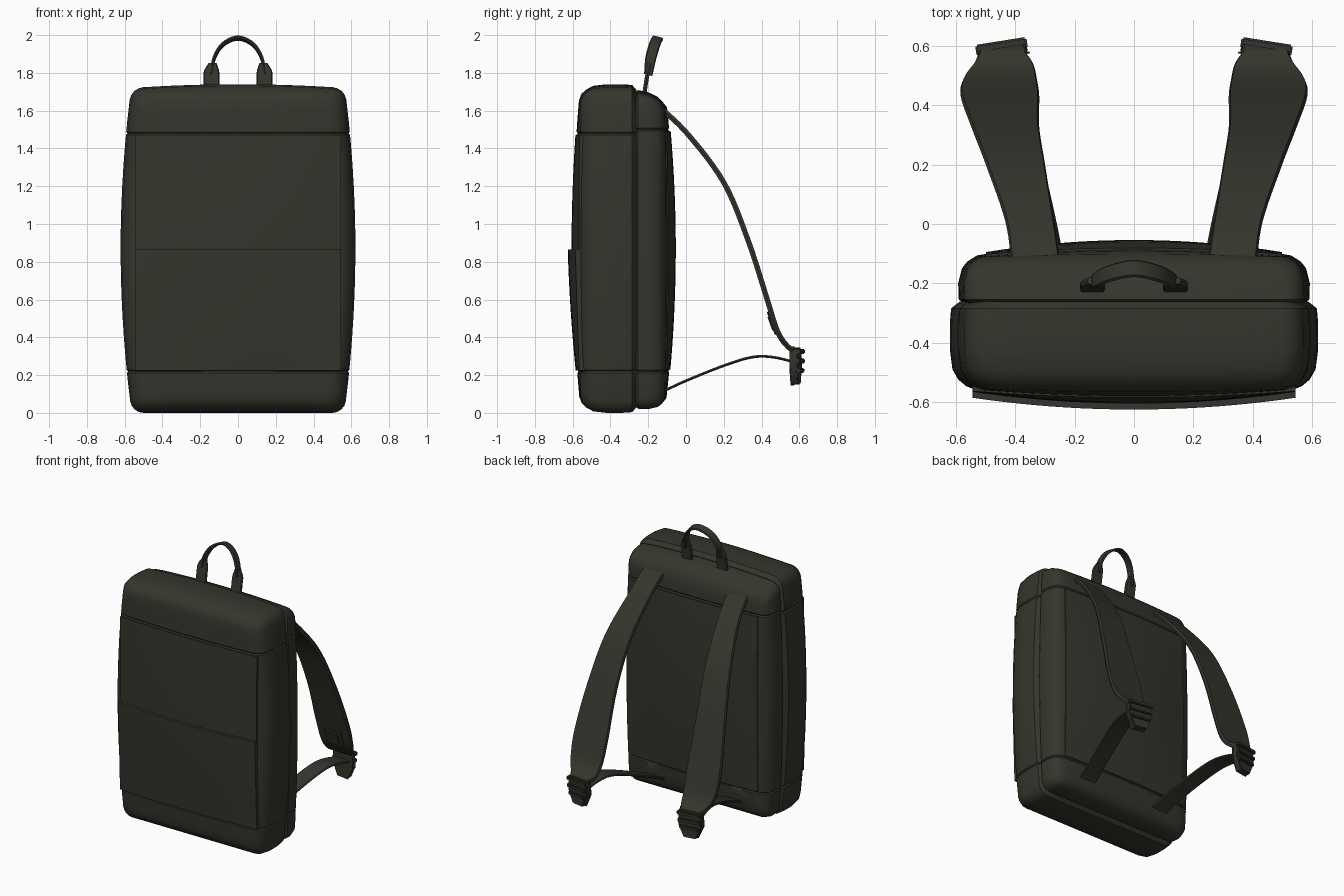
import bpy, bmesh, math
from mathutils import Vector, Matrix

cube = bpy.data.objects.get("Cube")
if cube:
    bpy.data.objects.remove(cube, do_unlink=True)

HEIGHT = 1.74
FRONT_Y, BACK_Y = -0.555, -0.115
FRONT_BULGE, BACK_BULGE = -0.045, 0.055

fabric = bpy.data.materials.new("dark olive fabric")
fabric.use_nodes = True
fabric.diffuse_color = (0.036, 0.035, 0.026, 1)
shader = next(n for n in fabric.node_tree.nodes if n.type == 'BSDF_PRINCIPLED')
shader.inputs["Base Color"].default_value = fabric.diffuse_color
shader.inputs["Roughness"].default_value = 0.8


def finish(name, bm, mirror=False):
    bmesh.ops.recalc_face_normals(bm, faces=bm.faces)
    mesh = bpy.data.meshes.new(name)
    bm.to_mesh(mesh)
    bm.free()
    mesh.materials.append(fabric)
    for poly in mesh.polygons:
        poly.use_smooth = True
    mesh.set_sharp_from_angle(angle=math.radians(38))
    obj = bpy.data.objects.new(name, mesh)
    bpy.context.collection.objects.link(obj)
    if mirror:
        obj.modifiers.new("mirror", 'MIRROR')
    return obj


def puff(z):
    """Fullness of the bag at a height, zero at both ends."""
    t = min(max(z / HEIGHT, 0), 1)
    return max(math.sin(math.pi * t), 0) ** 0.8


def bulge(x, z):
    return puff(z) * max(0, 1 - (x / 0.58) ** 2)


def loft(bm, rings, cap_ends=True):
    rows = [[bm.verts.new(p) for p in ring] for ring in rings]
    n = len(rows[0])
    for a, b in zip(rows, rows[1:]):
        for i in range(n):
            bm.faces.new((a[i], a[(i + 1) % n], b[(i + 1) % n], b[i]))
    if cap_ends:
        bm.faces.new(rows[0])
        bm.faces.new(rows[-1])


def outline(hw, z0, z1, r, steps=5, span=14):
    """Rounded rectangle with evenly divided sides."""
    corners = [(hw - r, z1 - r), (r - hw, z1 - r), (r - hw, z0 + r), (hw - r, z0 + r)]
    arcs = []
    for k, (cx, cz) in enumerate(corners):
        angles = [math.pi / 2 * (k + s / (steps - 1)) for s in range(steps)]
        arcs.append([Vector((cx + r * math.cos(a), cz + r * math.sin(a))) for a in angles])
    pts = []
    for k, arc in enumerate(arcs):
        nxt = arcs[(k + 1) % 4][0]
        pts += arc + [arc[-1].lerp(nxt, i / span) for i in range(1, span)]
    return pts


def shell(name, profile, hw, z0, z1, side, swell, slope, seams):
    """Padded half of the bag: profile is a list of (y, inset) rings."""
    rings = []
    for y, inset in profile:
        w = hw - inset
        ring = []
        for x, z in outline(w, z0 + inset, z1 - inset, min(0.06, w * 0.9)):
            t = z / HEIGHT
            px = x * (1 + side * puff(z))
            pz = z + t * (0.02 * (1 - (x / hw) ** 2) - slope * (y + 0.27))
            py = y + (swell * bulge(px, z) if inset >= 0.05 else 0)
            ring.append((px, py, pz))
        rings.append(ring)
    bm = bmesh.new()
    loft(bm, rings)
    bmesh.ops.recalc_face_normals(bm, faces=bm.faces)
    # stitched grooves
    for seam in seams:
        for dz in (-0.008, 0.008, 0):
            bmesh.ops.bisect_plane(bm, geom=bm.verts[:] + bm.edges[:] + bm.faces[:],
                                   plane_co=(0, 0, seam + dz), plane_no=(0, 0, 1))
        bm.normal_update()
        for v in [v for v in bm.verts if abs(v.co.z - seam) < 0.001]:
            v.co -= v.normal * 0.007
    return finish(name, bm)


def panel(name, hw, z0, z1, base, swell, lift, lip, thick):
    """Sewn-on sheet that follows the bulge of the bag."""
    bm = bmesh.new()
    bmesh.ops.create_grid(bm, x_segments=20, y_segments=20, size=1)
    out = 1 if swell > 0 else -1
    rings = []
    for v in bm.verts:
        x, t = v.co.x * hw, (v.co.y + 1) / 2
        z = z0 + (z1 - z0) * t
        v.co = (x, base + swell * bulge(x, z) + out * (lift + lip * t), z)
    bmesh.ops.recalc_face_normals(bm, faces=bm.faces)
    ext = bmesh.ops.extrude_face_region(bm, geom=bm.faces[:])
    moved = [g for g in ext["geom"] if isinstance(g, bmesh.types.BMVert)]
    bmesh.ops.translate(bm, verts=moved, vec=(0, -out * thick, 0))
    return finish(name, bm)


def smooth_path(points, steps=6):
    """Catmull-Rom through rows of (x, y, z, width)."""
    p = [Vector(q) for q in points]
    p = [2 * p[0] - p[1]] + p + [2 * p[-1] - p[-2]]
    path = []
    for a, b, c, d in zip(p, p[1:], p[2:], p[3:]):
        for s in range(steps):
            t = s / steps
            path.append(0.5 * (2 * b + (c - a) * t + (2 * a - 5 * b + 4 * c - d) * t ** 2
                               + (3 * b - a - 3 * c + d) * t ** 3))
    return path + [p[-2]]


def ribbon(name, points, thick, across=(1, 0, 0), mirror=True, lift=0):
    path = smooth_path(points)
    across = Vector(across).normalized()
    rings = []
    for i, q in enumerate(path):
        tangent = (path[min(i + 1, len(path) - 1)] - path[max(i - 1, 0)]).to_3d()
        normal = tangent.cross(across).normalized()
        centre, half = q.to_3d() - normal * lift, across * q.w / 2
        n = normal * thick / 2
        rim = half * (1 - min(0.012 / q.w, 0.2))
        # flat band with softened edges
        rings.append([centre + o for o in (rim + n, half, rim - n, -rim - n, -half, n - rim)])
    bm = bmesh.new()
    loft(bm, rings)
    return finish(name, bm, mirror)


# Bag body: deep front shell and shallower back shell meeting in a groove
cap_insets = (0.13, 0.2, 0.28, 0.36, 0.44, 0.52)
shell("front_shell",
      [(-0.262, 0.03), (-0.285, 0.004), (-0.34, 0), (-0.42, 0), (-0.49, 0.008),
       (-0.525, 0.026), (-0.545, 0.05), (FRONT_Y, 0.085)] + [(FRONT_Y, i) for i in cap_insets],
      0.56, 0.0, 1.72, 0.11, FRONT_BULGE, 0.0, (0.22, 1.48))
shell("back_shell",
      [(-0.272, 0.025), (-0.255, 0.002), (-0.2, 0), (-0.15, 0.012), (-0.128, 0.028),
       (BACK_Y, 0.06)] + [(BACK_Y, i) for i in cap_insets],
      0.565, 0.02, 1.695, 0.05, BACK_BULGE, 0.25, (0.22, 1.5))

# Front panels and padded back panel
panel("front_pocket", 0.545, 0.225, 0.865, FRONT_Y, FRONT_BULGE, 0.008, 0.018, 0.04)
panel("upper_front_panel", 0.545, 0.84, 1.47, FRONT_Y, FRONT_BULGE, 0.006, 0.0, 0.025)
panel("back_panel", 0.5, 0.23, 1.49, BACK_Y, BACK_BULGE, 0.006, 0.0, 0.02)

# Shoulder straps
ribbon("shoulder_strap", [(0.33, -0.14, 1.62, 0.165), (0.352, 0.01, 1.475, 0.165),
                          (0.4, 0.2, 1.22, 0.2), (0.435, 0.33, 0.91, 0.23),
                          (0.452, 0.43, 0.6, 0.265), (0.452, 0.485, 0.43, 0.25),
                          (0.44, 0.54, 0.35, 0.2), (0.445, 0.585, 0.33, 0.15)], 0.028)
ribbon("strap_patch", [(0.452, 0.447, 0.54, 0.14), (0.452, 0.468, 0.475, 0.14),
                       (0.452, 0.489, 0.42, 0.14)], 0.012, lift=-0.014)
ribbon("patch_slot", [(0.452, 0.455, 0.515, 0.08), (0.452, 0.48, 0.445, 0.08)],
       0.012, lift=-0.019)
ribbon("lower_strap", [(0.3, -0.13, 0.11, 0.13), (0.325, 0.0, 0.17, 0.13),
                       (0.37, 0.2, 0.25, 0.13), (0.405, 0.35, 0.295, 0.13),
                       (0.425, 0.46, 0.295, 0.13), (0.445, 0.59, 0.265, 0.13)], 0.014)

# Strap buckles: tapered plate with three cross bars
bm = bmesh.new()
half_shape = [(0.08, 0.345), (0.085, 0.24), (0.045, 0.15)]
shape = half_shape + [(-x, z) for x, z in reversed(half_shape)]
loft(bm, [[(x, y, z) for x, z in shape] for y in (-0.025, 0.015)])
for z, w in ((0.325, 0.175), (0.275, 0.165), (0.225, 0.14)):
    bmesh.ops.create_cube(bm, size=1, matrix=Matrix.Translation((0, 0.012, z))
                          @ Matrix.Diagonal((w, 0.04, 0.026, 1)))
bmesh.ops.bevel(bm, geom=bm.edges[:], offset=0.006, segments=2, affect='EDGES')
bm.transform(Matrix.Translation((0.445, 0.586, 0)) @ Matrix.Rotation(math.radians(-9), 4, 'Z'))
finish("strap_buckle", bm, mirror=True)

# Carry handle with its sewn tabs
half_arch = [(0.14, -0.2, 1.79, 0.045), (0.127, -0.187, 1.875, 0.058), (0.08, -0.166, 1.95, 0.06)]
arch = half_arch + [(0, -0.15, 1.984, 0.06)] + [(-x, y, z, w) for x, y, z, w in reversed(half_arch)]
ribbon("carry_handle", arch, 0.016, across=(0, 0.97, -0.25), mirror=False)
ribbon("handle_tab", [(0.14, -0.222, 1.68, 0.085), (0.14, -0.208, 1.77, 0.085),
                      (0.14, -0.2, 1.81, 0.08), (0.135, -0.192, 1.85, 0.045)], 0.022)
